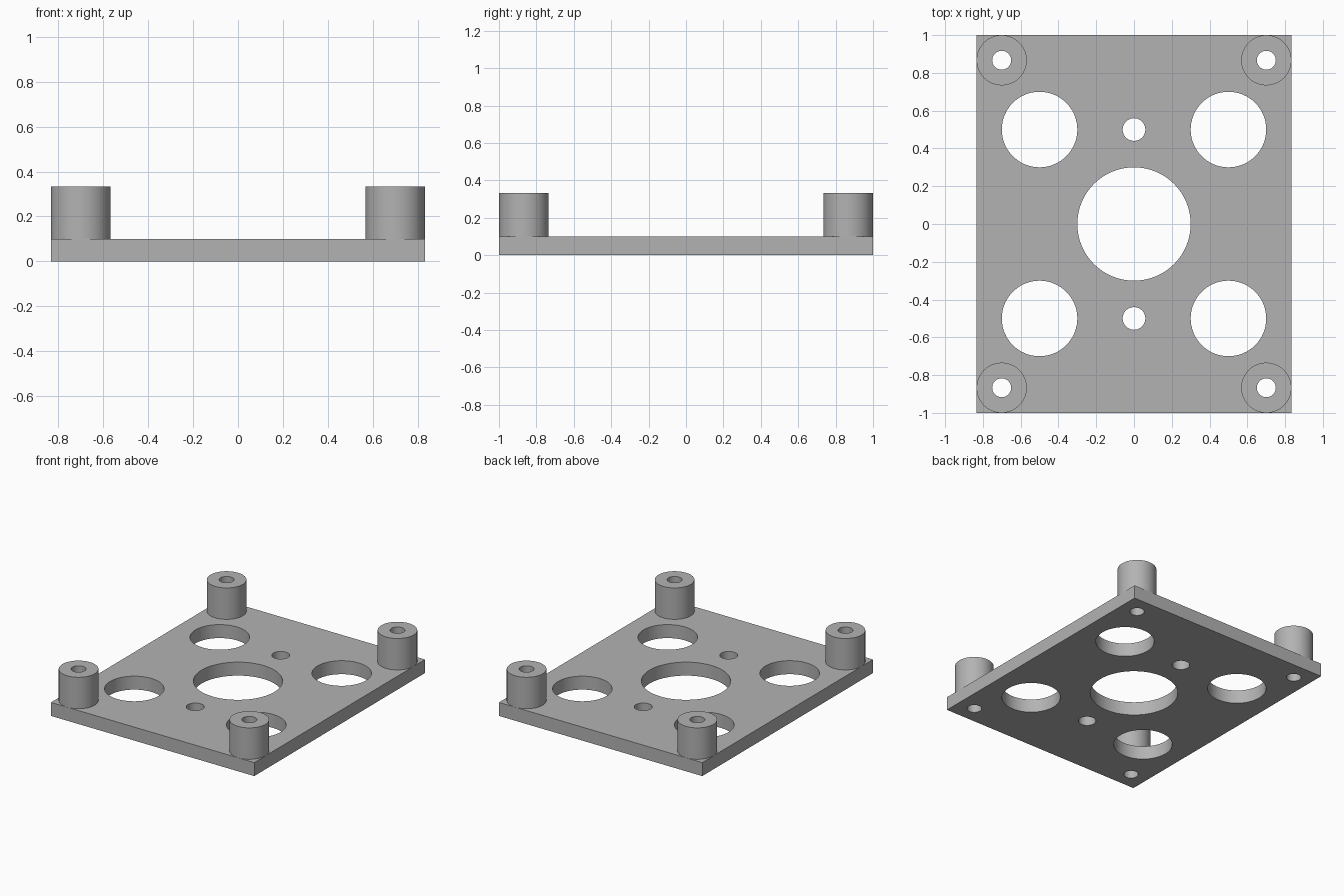
import bpy
import bmesh
from mathutils import Matrix

cube = bpy.data.objects.get("Cube")
if cube:
    bpy.data.objects.remove(cube, do_unlink=True)

WIDTH, LENGTH, THICK, TOP = 1.667, 2.0, 0.1, 0.333
POST_R, BORE_R = 0.133, 0.05
POST_X, POST_Y = WIDTH / 2 - POST_R, LENGTH / 2 - POST_R
SIDES = 64

grey = bpy.data.materials.new("plain grey")
grey.use_nodes = True
colour = (0.45, 0.45, 0.45, 1)
grey.diffuse_color = colour
grey.node_tree.nodes["Principled BSDF"].inputs["Base Color"].default_value = colour


def make_object(name, bm):
    mesh = bpy.data.meshes.new(name)
    bm.to_mesh(mesh)
    bm.free()
    mesh.materials.append(grey)
    obj = bpy.data.objects.new(name, mesh)
    bpy.context.collection.objects.link(obj)
    return obj


def add_cylinder(bm, x, y, radius, low, high):
    bmesh.ops.create_cone(
        bm, cap_ends=True, segments=SIDES, radius1=radius, radius2=radius,
        depth=high - low, matrix=Matrix.Translation((x, y, (low + high) / 2)))


def cut(obj, holes):
    """Cut upright round holes, given as (x, y, radius), right through."""
    bm = bmesh.new()
    for x, y, radius in holes:
        add_cylinder(bm, x, y, radius, -0.1, TOP + 0.1)
    cutter = make_object("hole_cutter", bm)
    cutter.hide_render = True
    mod = obj.modifiers.new("holes", "BOOLEAN")
    mod.operation = "DIFFERENCE"
    mod.solver = "EXACT"
    mod.object = cutter
    bpy.ops.object.select_all(action="DESELECT")
    obj.select_set(True)
    bpy.context.view_layer.objects.active = obj
    bpy.ops.object.modifier_apply(modifier=mod.name)
    bpy.data.objects.remove(cutter, do_unlink=True)
    bpy.ops.object.shade_smooth_by_angle()


corners = [(sx, sy) for sx in (-1, 1) for sy in (-1, 1)]

# Base plate with its centre, large, small and corner holes
bm = bmesh.new()
bmesh.ops.create_cube(bm, size=1, matrix=Matrix.Translation((0, 0, THICK / 2))
                      @ Matrix.Diagonal((WIDTH, LENGTH, THICK, 1)))
plate = make_object("base_plate", bm)
holes = [(0, 0, 0.3), (0, 0.5, 0.06), (0, -0.5, 0.06)]
holes += [(sx * 0.5, sy * 0.5, 0.2) for sx, sy in corners]
holes += [(sx * POST_X, sy * POST_Y, BORE_R) for sx, sy in corners]
cut(plate, holes)

# Hollow standoff post at each corner
for sx, sy in corners:
    x, y = sx * POST_X, sy * POST_Y
    bm = bmesh.new()
    add_cylinder(bm, x, y, POST_R, THICK, TOP)
    side = "left" if sx > 0 else "right"
    end = "back" if sy > 0 else "front"
    post = make_object(f"{end}_{side}_standoff", bm)
    cut(post, [(x, y, BORE_R)])
